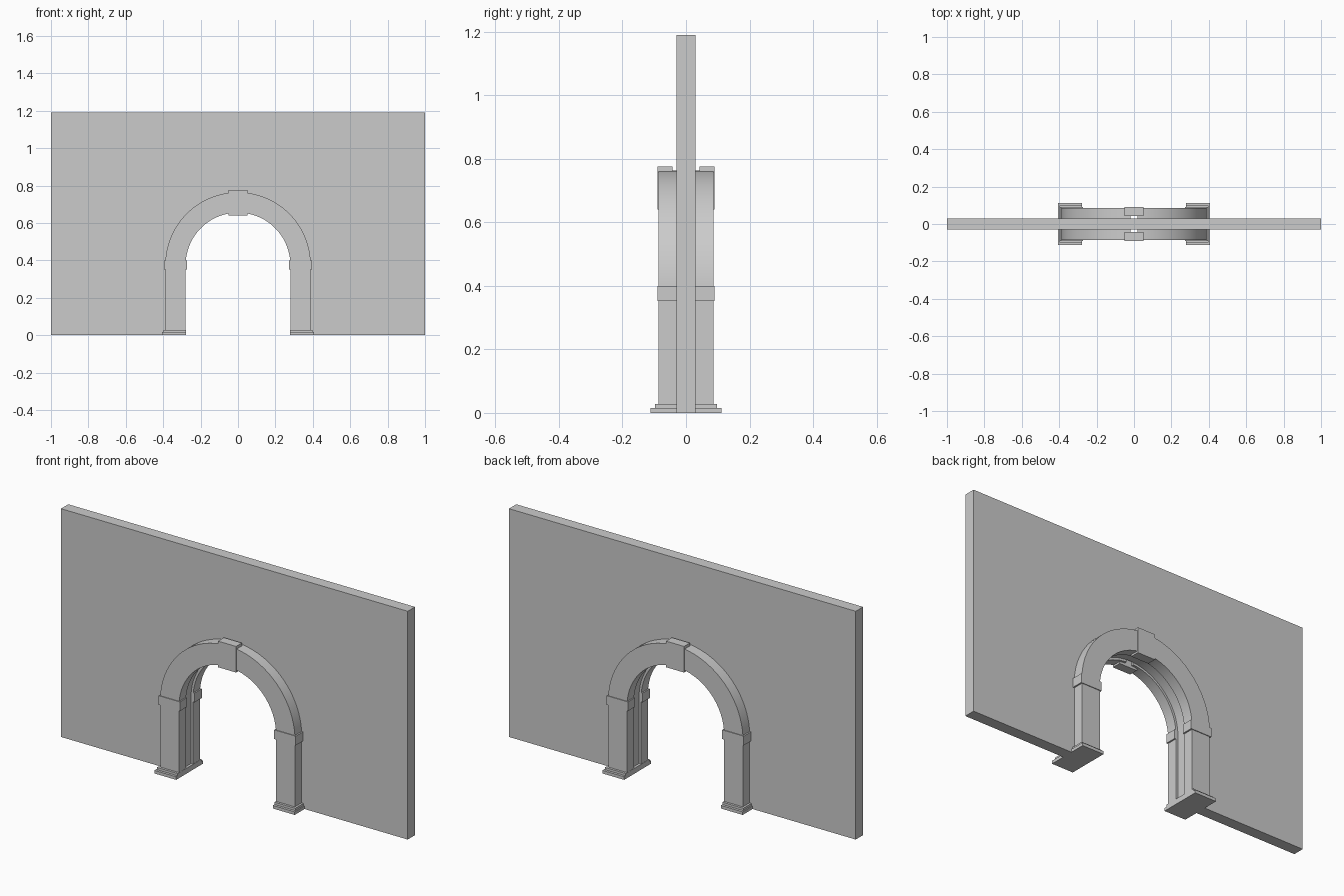
import bpy, bmesh, math

if "Cube" in bpy.data.objects:
    bpy.data.objects.remove(bpy.data.objects["Cube"])

HALF_WALL = 0.03     # half thickness of the wall
SPRING_Z = 0.375     # height of the arch centre
SEGS = 20            # segments per quarter arc


def arc(radius, start, end, n):
    """Points (x, z) on a circle round the arch centre."""
    return [(radius * math.cos(start + (end - start) * i / n),
             SPRING_Z + radius * math.sin(start + (end - start) * i / n))
            for i in range(n + 1)]


def extrude_profile(name, outline, y0, y1):
    """Solid made from an xz outline, running from y0 to y1."""
    bm = bmesh.new()
    face = bm.faces.new([bm.verts.new((x, y0, z)) for x, z in outline])
    ext = bmesh.ops.extrude_face_region(bm, geom=[face], use_keep_orig=True)
    verts = [g for g in ext["geom"] if isinstance(g, bmesh.types.BMVert)]
    bmesh.ops.translate(bm, verts=verts, vec=(0, y1 - y0, 0))
    bmesh.ops.recalc_face_normals(bm, faces=bm.faces)
    mesh = bpy.data.meshes.new(name)
    bm.to_mesh(mesh)
    bm.free()
    obj = bpy.data.objects.new(name, mesh)
    bpy.context.collection.objects.link(obj)
    return obj


def box(name, x0, x1, y0, y1, z0, z1):
    return extrude_profile(name, [(x0, z0), (x1, z0), (x1, z1), (x0, z1)], y0, y1)


def mirror(obj, x=False, y=False):
    mod = obj.modifiers.new("Mirror", "MIRROR")
    mod.use_axis = (x, y, False)
    mod.use_mirror_merge = False


def smooth(obj):
    bpy.ops.object.select_all(action="DESELECT")
    obj.select_set(True)
    bpy.context.view_layer.objects.active = obj
    bpy.ops.object.shade_smooth_by_angle(angle=math.radians(30))


# Wall with arched opening, set back slightly behind the trim
r = 0.292
outline = [(1, 0), (1, 1.19), (-1, 1.19), (-1, 0), (-r, 0)]
outline += arc(r, math.pi, 0, 2 * SEGS) + [(r, 0)]
smooth(extrude_profile("wall", outline, -HALF_WALL, HALF_WALL))

# Arch trim: two halves on each face, stopping behind the keystone
inner, outer, gap = 0.28, 0.389, 0.02
band = arc(outer, 0, math.acos(gap / outer), SEGS)
band += arc(inner, math.acos(gap / inner), 0, SEGS)
arch = extrude_profile("arch_trim", band, -0.086, -HALF_WALL)
mirror(arch, x=True, y=True)
smooth(arch)

# Keystone on each face
keystone = box("keystone", -0.052, 0.052, -0.09, -0.042, 0.64, 0.776)
mirror(keystone, y=True)

# Pilasters and their capital blocks
pilaster = box("pilaster", 0.28, 0.388, -0.086, -HALF_WALL, 0.028, 0.352)
mirror(pilaster, x=True, y=True)
capital = box("capital", 0.272, 0.396, -0.09, -HALF_WALL, 0.352, 0.40)
mirror(capital, x=True, y=True)

# Stepped bases running through the wall
for name, x1, y, z0, z1 in (("base_plinth", 0.405, 0.111, 0, 0.016),
                            ("base_step", 0.399, 0.098, 0.016, 0.028)):
    mirror(box(name, 0.279, x1, -y, y, z0, z1), x=True)
